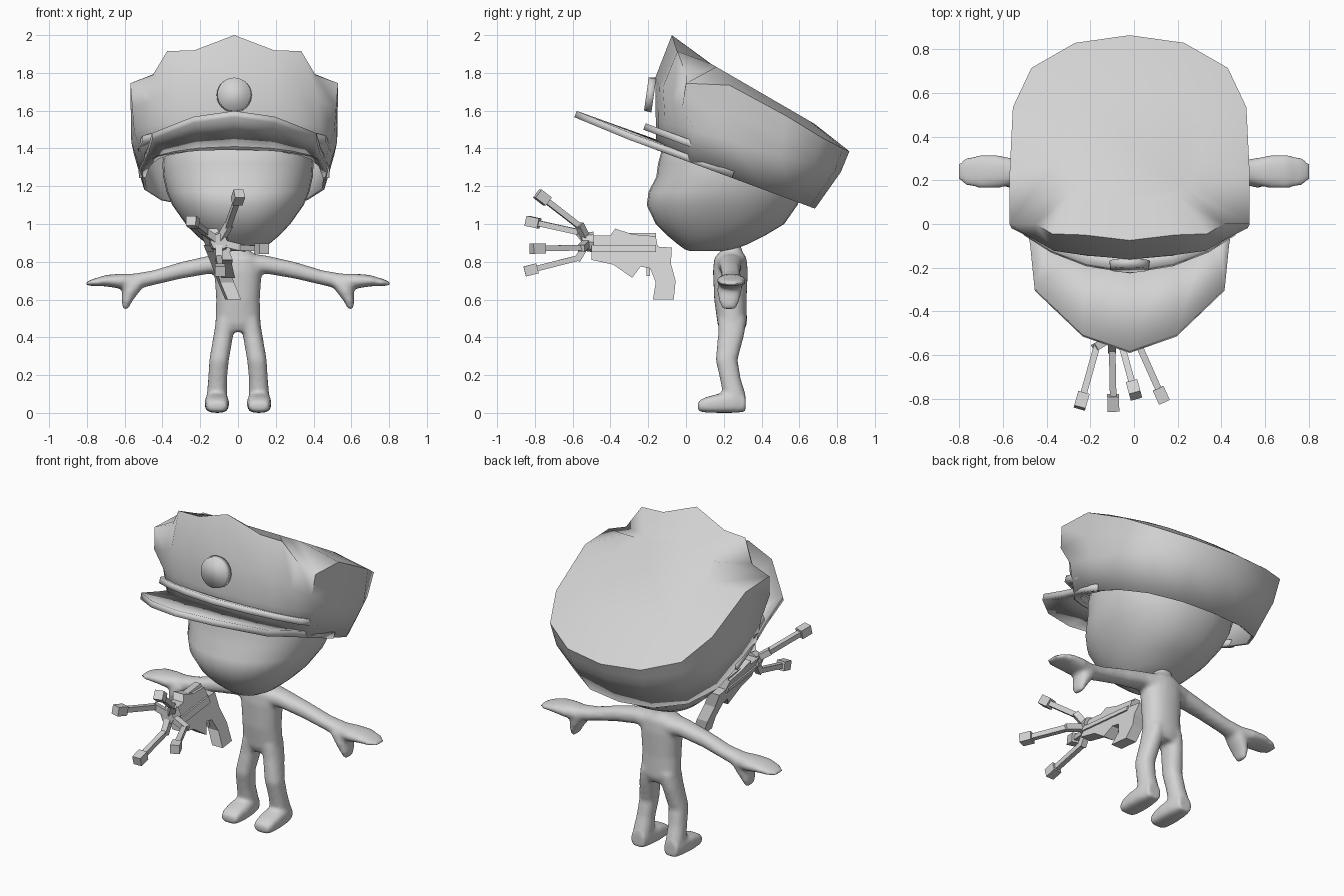
import bpy, bmesh, math
from mathutils import Vector, Matrix

if "Cube" in bpy.data.objects:
    bpy.data.objects.remove(bpy.data.objects["Cube"])

HAT_X = -0.02
TONE = (0.65, 0.65, 0.65, 1)
grey = bpy.data.materials.new("plain_grey")
grey.use_nodes = True
grey.diffuse_color = TONE
grey.node_tree.nodes["Principled BSDF"].inputs["Base Color"].default_value = TONE


def finish(bm, name, smooth=None):
    """Turn a bmesh into a named object, optionally smooth shaded below an angle."""
    bmesh.ops.recalc_face_normals(bm, faces=bm.faces[:])
    mesh = bpy.data.meshes.new(name)
    bm.to_mesh(mesh)
    bm.free()
    mesh.materials.append(grey)
    obj = bpy.data.objects.new(name, mesh)
    bpy.context.scene.collection.objects.link(obj)
    if smooth:
        bpy.ops.object.select_all(action="DESELECT")
        obj.select_set(True)
        bpy.context.view_layer.objects.active = obj
        bpy.ops.object.shade_smooth_by_angle(angle=math.radians(smooth))
    return obj


def loft(bm, rings, cap_start=True, cap_end=True):
    """Skin a list of closed rings with quads."""
    rows = [[bm.verts.new(p) for p in ring] for ring in rings]
    n = len(rows[0])
    for a, b in zip(rows, rows[1:]):
        for i in range(n):
            j = (i + 1) % n
            bm.faces.new((a[i], a[j], b[j], b[i]))
    if cap_start:
        bm.faces.new(rows[0])
    if cap_end:
        bm.faces.new(rows[-1])


def tube(bm, axis, stations, side=1, n=24, power=0.88):
    """Loft rounded sections (position, centre pair, radius pair) along an axis."""
    rings = []
    for pos, c1, c2, r1, r2 in stations:
        ring = []
        for i in range(n):
            t = math.tau * i / n
            c, s = math.cos(t), math.sin(t)
            co = [c1 + r1 * math.copysign(abs(c) ** power, c),
                  c2 + r2 * math.copysign(abs(s) ** power, s)]
            co.insert(axis, pos)
            co[0] *= side
            ring.append(co)
        rings.append(ring)
    loft(bm, rings)


def beam(bm, a, b, width):
    """Square bar between two points."""
    a, b = Vector(a), Vector(b)
    d = b - a
    bmesh.ops.create_cube(bm, size=1, matrix=Matrix.Translation((a + b) / 2)
                          @ d.to_track_quat("Z", "Y").to_matrix().to_4x4()
                          @ Matrix.Diagonal((width, width, d.length, 1)))


def box(bm, centre, size):
    bmesh.ops.create_cube(bm, size=1, matrix=Matrix.Translation(centre) @ Matrix.Diagonal((*size, 1)))


def mirrored(half):
    """Close a half ring running front to back."""
    return ([(x + HAT_X, y, z) for x, y, z in half]
            + [(HAT_X - x, y, z) for x, y, z in half[-2:0:-1]])


def plate(name, outer, inner, height, thickness):
    """Symmetric curved plate between an outer and an inner edge."""
    bm = bmesh.new()
    rows = []
    for edge in (outer, inner):
        full = [(-x, y) for x, y in edge[:0:-1]] + list(edge)
        rows.append([bm.verts.new((x + HAT_X, y, height(x, y))) for x, y in full])
    a, b = rows
    for i in range(len(a) - 1):
        bm.faces.new((a[i], a[i + 1], b[i + 1], b[i]))
    obj = finish(bm, name, 30)
    mod = obj.modifiers.new("thickness", "SOLIDIFY")
    mod.thickness, mod.offset = thickness, 0
    return obj


# Body: overlapping limbs fused into one soft skin
bm = bmesh.new()
tube(bm, 2, [(.43, 0, .245, .09, .06), (.47, 0, .245, .12, .078), (.6, 0, .235, .116, .086),
             (.75, 0, .235, .125, .092), (.82, 0, .235, .12, .086), (.86, 0, .24, .06, .055),
             (.92, 0, .245, .042, .042)])
for side in (-1, 1):
    # leg, foot, arm with mitten hand, thumb
    tube(bm, 2, [(.5, .06, .245, .055, .075), (.42, .076, .24, .052, .07), (.28, .1, .215, .052, .058),
                 (.18, .108, .235, .05, .055), (.1, .111, .255, .054, .06), (.02, .112, .255, .055, .058)], side)
    tube(bm, 1, [(.063, .112, .035, .05, .025), (.1, .112, .042, .06, .04), (.17, .112, .05, .065, .05),
                 (.25, .112, .055, .06, .055), (.315, .112, .05, .045, .045)], side, power=.65)
    tube(bm, 0, [(.05, .24, .79, .078, .056), (.15, .235, .785, .062, .048), (.3, .235, .755, .052, .044),
                 (.45, .24, .715, .05, .039), (.55, .24, .695, .06, .042), (.62, .24, .697, .075, .04),
                 (.7, .24, .7, .077, .03), (.77, .24, .69, .064, .018), (.805, .24, .683, .038, .01)], side)
    tube(bm, 2, [(.69, .55, .235, .065, .066), (.64, .568, .23, .045, .064), (.59, .588, .228, .027, .054),
                 (.55, .596, .228, .014, .036)], side)
body = finish(bm, "body")
mod = body.modifiers.new("fuse", "REMESH")
mod.mode, mod.voxel_size, mod.use_smooth_shade = "VOXEL", 0.012, True
mod = body.modifiers.new("soften", "SMOOTH")
mod.factor, mod.iterations = 0.5, 6

# Head: rounded sections given as height, half width, front, back
sections = [(.857, .07, .02, .2), (.865, .11, -.005, .25), (.89, .16, -.04, .32), (.94, .22, -.1, .42),
            (1.0, .277, -.16, .52), (1.1, .348, -.208, .59), (1.17, .378, -.198, .615),
            (1.25, .396, -.157, .625), (1.32, .4, -.148, .61), (1.42, .38, -.12, .54),
            (1.5, .32, -.04, .43), (1.55, .2, .05, .32)]
bm = bmesh.new()
tube(bm, 2, [(z, 0, (f + b) / 2, w, (b - f) / 2) for z, w, f, b in sections], n=32)
finish(bm, "head", 60)

# Hat: scalloped rim, bulging wall, lower crown and head band
rim = [(0, -.075, 2), (.21, -.05, 1.92), (.355, -.045, 1.915), (.43, 0, 1.79), (.55, 0, 1.745),
       (.55, .23, 1.735), (.535, .535, 1.57), (.45, .715, 1.46), (.25, .83, 1.4), (0, .865, 1.385)]
base = [(0, -.16), (.2, -.145), (.34, -.11), (.45, -.05), (.53, .05),
        (.545, .25), (.53, .5), (.43, .68), (.24, .79), (0, .82)]
lower = [(x, y, 1.55 - .28 * (y + .16)) for x, y in base]
wall = [((a[0] + b[0]) / 2, (a[1] + b[1]) / 2 - .045 * max(0, 1 - max(0, a[1]) / .5), (a[2] + b[2]) / 2)
        for a, b in zip(rim, lower)]
band = []
for x, y in base:
    y = -.16 + (y + .16) * .86
    band.append((x * .9, y, 1.395 - .37 * (y + .165)))
crown = []
for x, y, z in rim:
    y = .4 + (y - .4) * .6
    crown.append((x * .6, y, 1.925 - .58 * y))
bm = bmesh.new()
loft(bm, [mirrored(r) for r in (crown, rim, wall, lower, band)], cap_end=False)
hat = finish(bm, "hat", 62)
mod = hat.modifiers.new("cloth", "SOLIDIFY")
mod.thickness, mod.offset = 0.015, -1

# Visor and the trim strap above it, both running back into the hat
plate("visor",
      [(0, -.585), (.215, -.51), (.435, -.3), (.455, -.1), (.49, .09), (.505, .25)],
      [(0, -.13), (.2, -.11), (.35, -.05), (.41, 0), (.45, .1), (.47, .25)],
      lambda x, y: 1.582 - .36 * (y + .585) - .08 * x * x, 0.036)
strap = [(0, -.22), (.2, -.187), (.36, -.125), (.485, -.045), (.51, .09)]
plate("hat_trim", strap, [(x * .88, y + .07) for x, y in strap],
      lambda x, y: 1.52 - .37 * (y + .23), 0.036)

# Round badge on the hat front
bm = bmesh.new()
bmesh.ops.create_cone(bm, cap_ends=True, segments=32, radius1=.093, radius2=.088, depth=.04,
                      matrix=Matrix.Translation((HAT_X, -.19, 1.685)) @ Matrix.Rotation(math.radians(82), 4, "X"))
finish(bm, "badge", 100)

# Gadget: extruded pistol profile with rails and trigger, leaning to one side
profile = [(-.5, .94), (-.4, .94), (-.375, .975), (-.28, .945), (-.16, .935), (-.15, .88),
           (-.075, .875), (-.08, .79), (-.055, .7), (-.065, .6), (-.175, .6), (-.16, .69),
           (-.19, .765), (-.24, .775), (-.285, .715), (-.385, .785), (-.5, .81)]
bm = bmesh.new()
loft(bm, [[(x, y, z) for y, z in profile] for x in (-.036, .036)])
box(bm, (0, -.33, .87), (.092, .34, .035))
box(bm, (0, -.26, .93), (.04, .2, .045))
box(bm, (0, -.2, .75), (.02, .02, .05))
for v in bm.verts:
    v.co.x += -.1 - .12 * (v.co.y + .5) - .4 * (v.co.z - .9)
finish(bm, "gadget_body")

# Four jointed prongs with block tips spreading from the muzzle hub
hub = Vector((-.1, -.52, .905))
prongs = [((-.055, -.56, .985), (0, -.76, 1.14)), ((-.17, -.56, .955), (-.24, -.81, 1.01)),
          ((.02, -.55, .875), (.125, -.785, .87)), ((-.1, -.57, .82), (-.095, -.82, .757))]
bm = bmesh.new()
bmesh.ops.create_cone(bm, cap_ends=True, segments=8, radius1=.055, radius2=.045, depth=.06,
                      matrix=Matrix.Translation(hub) @ Matrix.Rotation(math.pi / 2, 4, "X"))
for elbow, tip in prongs:
    elbow, tip = Vector(elbow), Vector(tip)
    d = (tip - elbow).normalized()
    beam(bm, hub, elbow + (elbow - hub) * .15, .036)
    beam(bm, elbow, tip, .03)
    beam(bm, tip - d * .035, tip + d * .035, .054)
finish(bm, "gadget_prongs")
